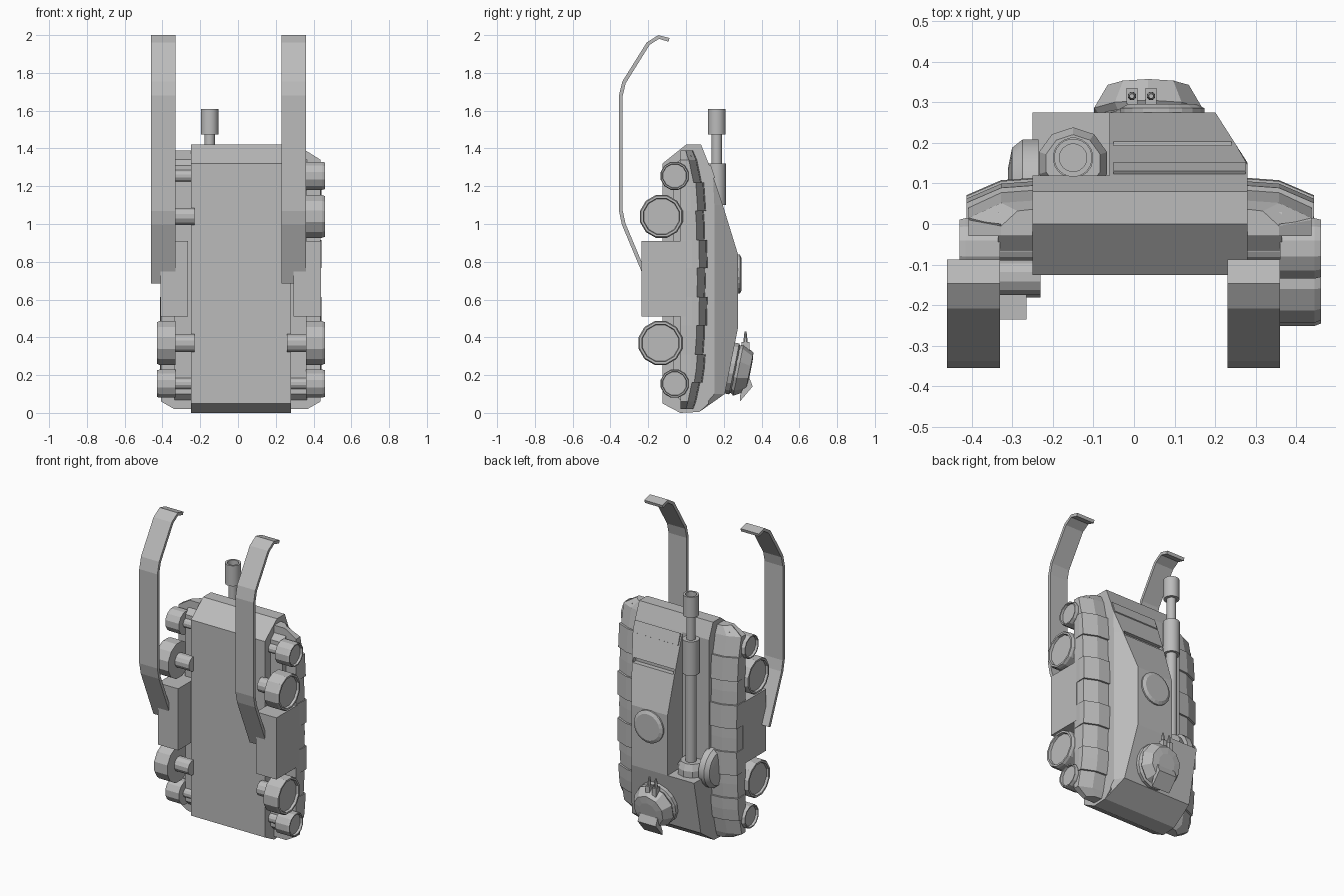
import bpy, bmesh, math
from mathutils import Matrix, Vector

cube = bpy.data.objects.get("Cube")
if cube:
    bpy.data.objects.remove(cube)

grey = bpy.data.materials.new("plain_grey")
grey.use_nodes = True
grey.diffuse_color = (0.5, 0.5, 0.5, 1)
grey.node_tree.nodes["Principled BSDF"].inputs["Base Color"].default_value = (0.5, 0.5, 0.5, 1)

MID = 0.015  # symmetry plane of the hull
AXIS_X = Matrix.Rotation(math.pi / 2, 4, 'Y')


def loft(name, rings, smooth=False):
    """Skin a list of equal-length closed rings and cap both ends."""
    bm = bmesh.new()
    rows = [[bm.verts.new(p) for p in ring] for ring in rings]
    n = len(rows[0])
    for a, b in zip(rows, rows[1:]):
        for i in range(n):
            j = (i + 1) % n
            bm.faces.new((a[i], a[j], b[j], b[i]))
    bm.faces.new(rows[0][::-1])
    bm.faces.new(rows[-1])
    bmesh.ops.recalc_face_normals(bm, faces=bm.faces)
    mesh = bpy.data.meshes.new(name)
    bm.to_mesh(mesh)
    bm.free()
    mesh.materials.append(grey)
    obj = bpy.data.objects.new(name, mesh)
    bpy.context.collection.objects.link(obj)
    if smooth:
        bpy.ops.object.select_all(action='DESELECT')
        obj.select_set(True)
        bpy.context.view_layer.objects.active = obj
        bpy.ops.object.shade_smooth_by_angle(angle=math.radians(35))
    return obj


def extrude(name, profile, x0, x1):
    """Extrude a (y, z) profile along x."""
    return loft(name, [[(x, y, z) for y, z in profile] for x in (x0, x1)])


def box(name, x, y, z):
    return extrude(name, [(y[0], z[0]), (y[1], z[0]), (y[1], z[1]), (y[0], z[1])], *x)


def lathe(name, profile, place, sides=12, smooth=False):
    """Revolve (radius, height) points about local z, then place."""
    rings = []
    for r, h in profile:
        angles = [2 * math.pi * (i + 0.5) / sides for i in range(sides)]
        rings.append([place @ Vector((r * math.cos(a), r * math.sin(a), h)) for a in angles])
    return loft(name, rings, smooth)


# Lower hull
extrude("lower_hull", [(-.125, .05), (-.125, 1.32), (0, 1.42), (.08, 1.42), (.12, 1.32),
                       (.12, .05), (.07, .005), (-.03, 0)], -.25, .28)

# Upper hull with a chamfered left shoulder
deck = [(.005, .07), (.1, .205), (.45, .275), (.84, .275), (1.1, .195), (1.25, .145), (1.32, .12)]


def deck_ring(z, y):
    shoulder = min(y - .002, .15)
    return [(-.06, .0, z), (.28, 0, z), (.28, shoulder, z),
            (.28 - .64 * max(0, y - .15), y, z), (-.06, y, z)]


upper = loft("upper_hull", [deck_ring(z, y) for z, y in deck])

# Slit cut across the sloping deck
cutter = box("slit_cutter", (-.05, .24), (.17, .23), (1.075, 1.105))
cutter.hide_render = True
cutter.hide_viewport = True
cut = upper.modifiers.new("slit", 'BOOLEAN')
cut.object = cutter
cut.solver = 'EXACT'
extrude("deck_plate", [(.122, 1.31), (.13, 1.315), (.153, 1.245), (.145, 1.24)], -.05, .275)

# Gun housing, mantlet and cheek
extrude("gun_housing", [(0, .005), (.07, .005), (.205, .1), (.275, .45), (0, .45)], -.25, -.06)
lathe("mantlet", [(.088, .4), (.088, .49), (.07, .53)], Matrix.Translation((-.15, .15, 0)), 10)
lathe("mantlet_cheek", [(.13, 0), (.13, .04), (.11, .065), (.06, .075)],
      Matrix.Translation((-.235, .08, .49)) @ Matrix.Rotation(-math.pi / 2, 4, 'Y'), 16, True)

# Gun: barrel, sleeve and hollow muzzle
lathe("gun", [(.033, .42), (.033, 1.1), (.05, 1.1), (.05, 1.32), (.028, 1.32), (.028, 1.475),
              (.047, 1.475), (.047, 1.608), (.034, 1.608), (.034, 1.52)],
      Matrix.Translation((-.15, .163, 0)), 20, True)

# Round hatch on the deck
BACK = Matrix.Rotation(-math.pi / 2, 4, 'X')
lathe("round_hatch", [(.105, -.01), (.105, .01), (.085, .02)],
      Matrix.Translation((.07, .275, .735)) @ BACK, 20)

# Cupola on the sloping lower deck, with twin guns
tilt = Matrix.Translation((.035, .243, .235)) @ Matrix.Rotation(-.2, 4, 'X') @ BACK
lathe("cupola_ring", [(.14, -.02), (.14, .012), (.125, .02)], tilt, 16)
lathe("cupola", [(.125, .015), (.14, .035), (.105, .095), (.06, .1)], tilt, 10)
extrude("cupola_rear_flap", [(.285, .09), (.285, .06), (.353, .14), (.33, .2)], -.03, .1)
for i, x in enumerate((-.005, .042)):
    lathe(f"cupola_gun_{i}", [(.011, .28), (.011, .39), (.006, .43)],
          Matrix.Translation((x, .315, 0)), 8)
    box(f"cupola_gun_mount_{i}", (x - .014, x + .014), (.295, .335), (.28, .375))

# Fender cross-section: height offsets and widths change along z
stations = [(.02, -.06, .09), (.06, -.045, .16), (.2, -.015, .16), (.4, 0, .16),
            (.7, .005, .16), (1.0, 0, .16), (1.22, -.015, .16), (1.34, -.04, .16), (1.39, -.06, .08)]


def lerp_station(z):
    for a, b in zip(stations, stations[1:]):
        if a[0] <= z <= b[0]:
            t = (z - a[0]) / (b[0] - a[0])
            return [p + t * (q - p) for p, q in zip(a, b)]


def fender_ring(side, z, drop, width, lift=0):
    inner = .262
    pts = [(inner - .03, -.03), (inner - .03, .1 + drop + lift), (inner + width * .5, .092 + drop + lift),
           (inner + width + lift * .5, .055 + drop + lift), (inner + width + lift * .5, .03 + drop * .5),
           (inner + width, -.03)]
    return [(MID + side * x, y, z) for x, y in pts]


wheels = [(1.255, -.06, .077), (1.04, -.13, .117), (.37, -.135, .12), (.155, -.06, .077)]
for side, label in ((1, "left"), (-1, "right")):
    loft(f"{label}_fender", [fender_ring(side, *s) for s in stations])
    # Raised fender plates
    for i in range(4):
        z = .16 + .303 * i
        loft(f"{label}_fender_plate_{i}",
             [fender_ring(side, *lerp_station(v), .012) for v in (z, z + .075, z + .15)])
    # Inner running-gear frame
    extrude(f"{label}_frame", [(-.065, .1), (-.065, 1.31), (0, 1.37), (.03, 1.36), (.03, .05), (0, .04)],
            MID + side * .26, MID + side * .35)
    # Box between the wheels
    box(f"{label}_side_box", (MID + side * .28, MID + side * .425), (-.235, 0), (.51, .91))
    # Wheels with a recessed disc
    for i, (z, y, r) in enumerate(wheels):
        place = Matrix.Translation((MID + side * .345, y, z)) @ AXIS_X
        lathe(f"{label}_wheel_{i}", [(r, 0), (r, side * .085), (r * .95, side * .1), (r * .85, side * .1),
                                     (r * .82, side * .085)], place, 12)
        lathe(f"{label}_axle_{i}", [(r * .4, -side * .1), (r * .4, side * .01)], place, 12)

# Tall bent straps
path = [Vector(p) for p in ((-.2, .69), (-.33, 1.0), (-.345, 1.07), (-.345, 1.68), (-.328, 1.75),
                            (-.2, 1.955), (-.145, 1.99), (-.09, 1.975))]
offset = []
for i, p in enumerate(path):
    d = (path[min(i + 1, len(path) - 1)] - path[max(i - 1, 0)]).normalized()
    offset.append(Vector((d.y, -d.x)) * .01)
outline = [p + o for p, o in zip(path, offset)] + [p - o for p, o in zip(path, offset)][::-1]
for label, x in (("right", -.46), ("left", .23)):
    extrude(f"{label}_strap", [tuple(p) for p in outline], x, x + .13)
